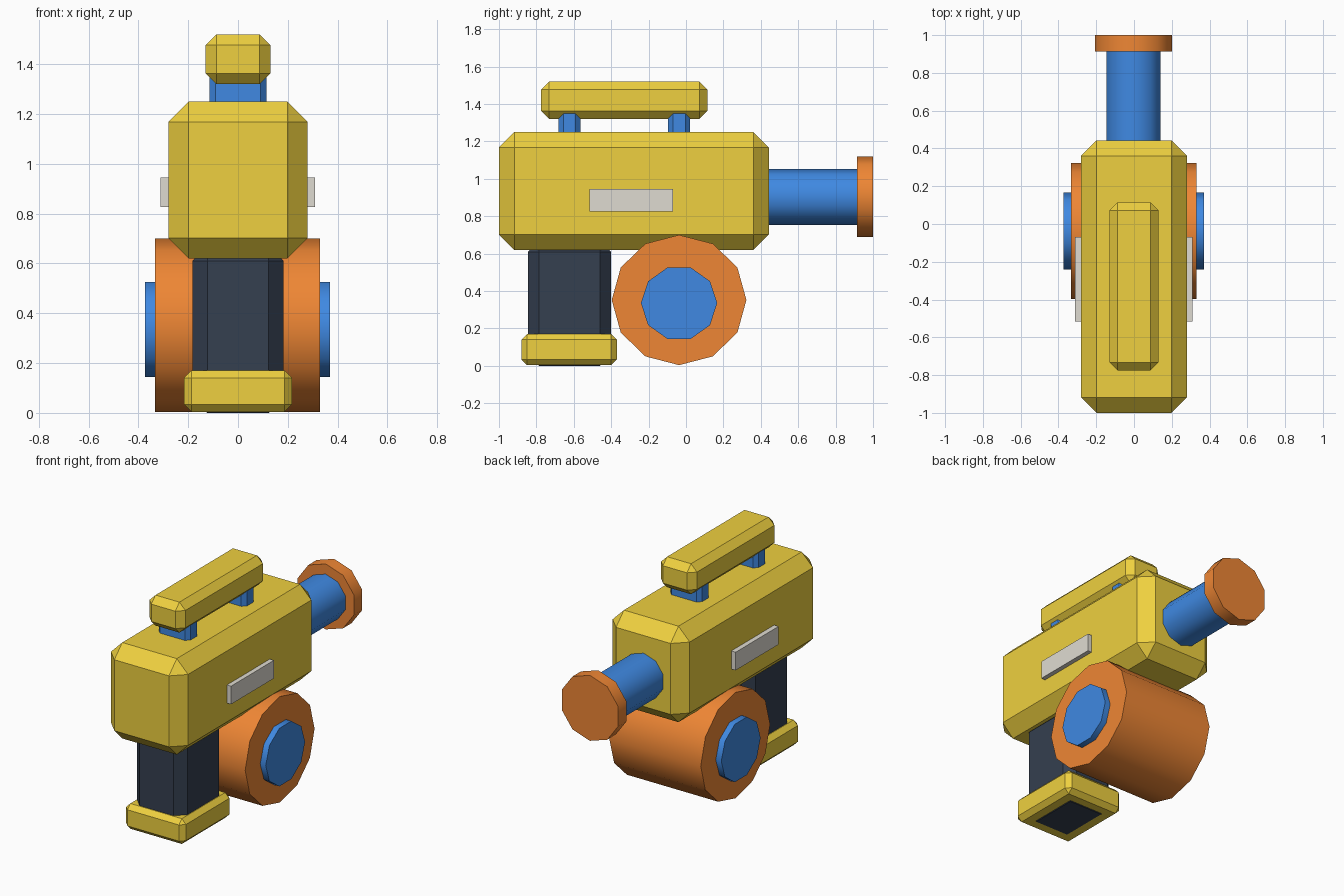
import bpy, bmesh, math
from mathutils import Matrix

if "Cube" in bpy.data.objects:
    bpy.data.objects.remove(bpy.data.objects["Cube"])


def mat(name, rgb):
    m = bpy.data.materials.new(name)
    m.diffuse_color = (*rgb, 1)
    m.use_nodes = True
    m.node_tree.nodes["Principled BSDF"].inputs["Base Color"].default_value = m.diffuse_color
    return m


YELLOW = mat("yellow", (0.86, 0.63, 0.05))
ORANGE = mat("orange", (0.86, 0.24, 0.035))
BLUE = mat("blue", (0.05, 0.25, 0.76))
DARK = mat("dark", (0.035, 0.05, 0.08))
GREY = mat("pale_grey", (0.74, 0.71, 0.64))


def add(name, bm, material):
    bmesh.ops.recalc_face_normals(bm, faces=bm.faces)
    me = bpy.data.meshes.new(name)
    bm.to_mesh(me)
    bm.free()
    me.materials.append(material)
    ob = bpy.data.objects.new(name, me)
    bpy.context.collection.objects.link(ob)
    return ob


def box(name, x, y, z, material, bevel=0, upright_only=False):
    """Box from (min, max) ranges, with one-step chamfers."""
    bm = bmesh.new()
    bmesh.ops.create_cube(bm, size=1)
    for v in bm.verts:
        v.co = [(r[0] + r[1]) / 2 + c * (r[1] - r[0]) for r, c in zip((x, y, z), v.co)]
    if bevel:
        edges = [e for e in bm.edges if not upright_only
                 or abs(e.verts[0].co.z - e.verts[1].co.z) > 1e-4]
        bmesh.ops.bevel(bm, geom=edges, offset=bevel, offset_type='OFFSET',
                        segments=1, profile=0.5, affect='EDGES')
    return add(name, bm, material)


def cylinder(name, axis, span, centre, radii, sides, start, material):
    """Smooth-sided prism along x or y; centre and radii are (across, z)."""
    bm = bmesh.new()
    rings = []
    for s in span:
        ring = []
        for i in range(sides):
            a = start + math.tau * i / sides
            p = centre[0] + radii[0] * math.cos(a)
            z = centre[1] + radii[1] * math.sin(a)
            ring.append(bm.verts.new((s, p, z) if axis == 'x' else (p, s, z)))
        rings.append(ring)
        bm.faces.new(ring)
    for i in range(sides):
        j = (i + 1) % sides
        f = bm.faces.new((rings[0][i], rings[0][j], rings[1][j], rings[1][i]))
    ob = add(name, bm, material)
    bpy.ops.object.select_all(action='DESELECT')
    ob.select_set(True)
    bpy.context.view_layer.objects.active = ob
    bpy.ops.object.shade_smooth_by_angle(angle=math.radians(40))
    return ob


# Main body and carrying handle
box("body", (-0.28, 0.28), (-1.0, 0.443), (0.62, 1.25), YELLOW, 0.082)
box("handle", (-0.13, 0.13), (-0.775, 0.115), (1.32, 1.52), YELLOW, 0.043)
for label, y in (("rear", -0.623), ("lens", -0.037)):
    box(f"handle_post_{label}", (-0.115, 0.115), (y - 0.058, y + 0.058),
        (1.2, 1.375), BLUE, 0.025)

# Grip with its foot
box("grip", (-0.183, 0.183), (-0.845, -0.4), (0, 0.67), DARK, 0.06)
box("grip_foot", (-0.217, 0.217), (-0.88, -0.37), (0.004, 0.17), YELLOW, 0.03)

# Film drum and hub caps
cylinder("drum", 'x', (-0.333, 0.33), (-0.037, 0.352), (0.36, 0.348), 12, 0, ORANGE)
for label, span in (("left", (-0.373, -0.3)), ("right", (0.3, 0.37))):
    cylinder(f"hub_{label}", 'x', span, (-0.037, 0.335), (0.204, 0.2), 10, 0, BLUE)

# Lens barrel and rim
up = math.pi / 2
cylinder("lens_barrel", 'y', (0.4, 0.95), (-0.002, 0.902), (0.15, 0.15), 10, up, BLUE)
cylinder("lens_rim", 'y', (0.913, 1.0), (-0.002, 0.904), (0.215, 0.215), 10, up, ORANGE)

# Side plates
for label, x in (("left", (-0.312, -0.26)), ("right", (0.26, 0.31))):
    box(f"side_plate_{label}", x, (-0.515, -0.07), (0.826, 0.945), GREY)
